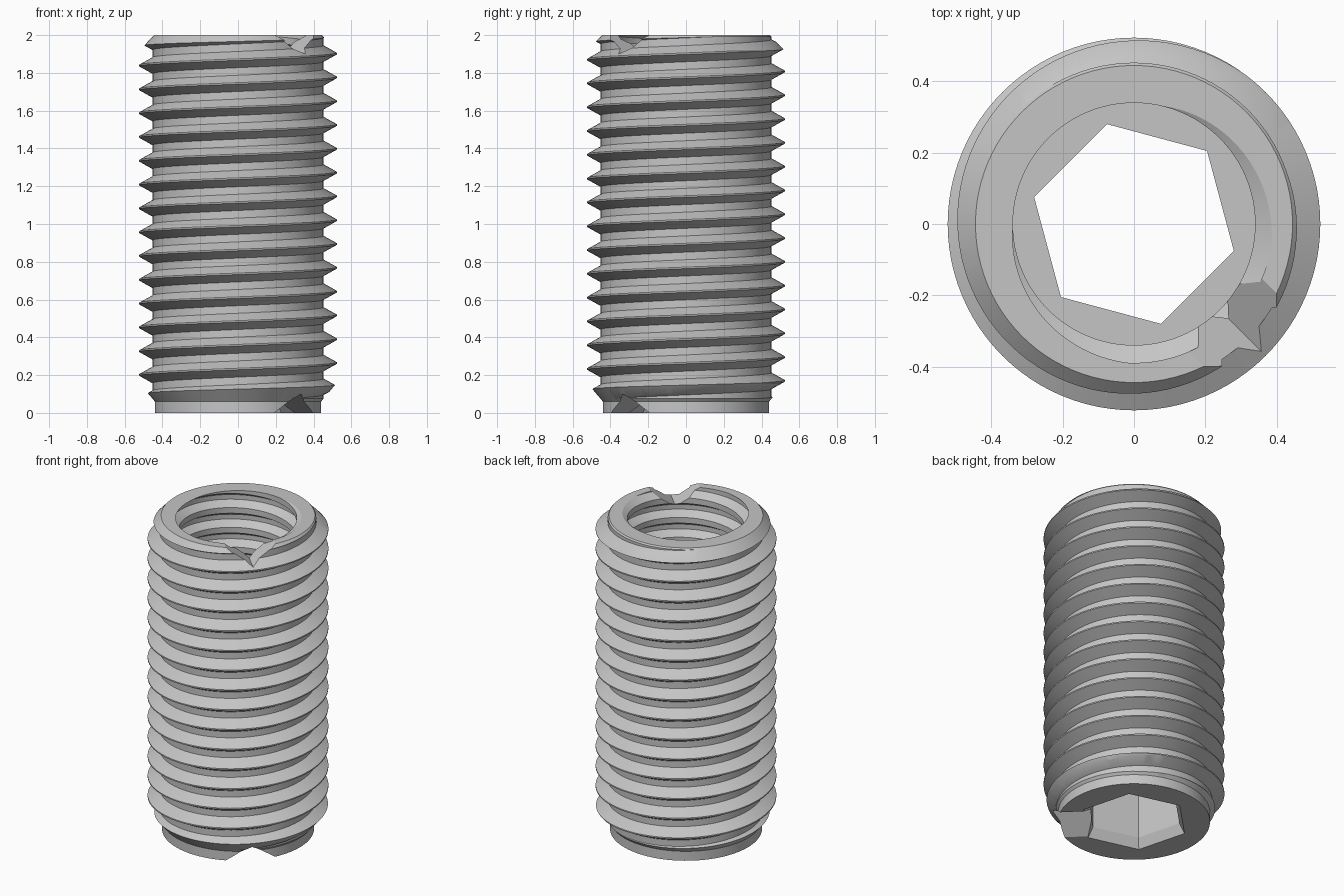
import bpy, bmesh, math
from mathutils import Matrix

cube = bpy.data.objects.get("Cube")
if cube:
    bpy.data.objects.remove(cube, do_unlink=True)

PITCH = 0.126
SEGMENTS = 96

steel = bpy.data.materials.new("grey steel")
steel.use_nodes = True
steel.diffuse_color = (0.56, 0.56, 0.56, 1)
steel.node_tree.nodes["Principled BSDF"].inputs["Base Color"].default_value = (0.56, 0.56, 0.56, 1)


def make_object(name, bm):
    bm.normal_update()
    bmesh.ops.recalc_face_normals(bm, faces=bm.faces)
    mesh = bpy.data.meshes.new(name)
    bm.to_mesh(mesh)
    bm.free()
    mesh.materials.append(steel)
    obj = bpy.data.objects.new(name, mesh)
    bpy.context.collection.objects.link(obj)
    return obj


def bridge(bm, rings):
    """Closed solid through a stack of rings with equal vertex counts."""
    for low, high in zip(rings, rings[1:]):
        for i in range(len(low)):
            k = (i + 1) % len(low)
            bm.faces.new((low[i], low[k], high[k], high[i]))
    bm.faces.new(rings[0][::-1])
    bm.faces.new(rings[-1])


def polar(r, angle, z):
    return (r * math.cos(angle), r * math.sin(angle), z)


def lathe(name, profile, sides, phase=0.0):
    """Closed solid of revolution from (radius, z) points."""
    bm = bmesh.new()
    bridge(bm, [[bm.verts.new(polar(r, phase + math.tau * i / sides, z)) for i in range(sides)]
                for r, z in profile])
    return make_object(name, bm)


def threaded_rod(name, profile, z_start, turns):
    """Solid rod with a right-handed thread; profile is one pitch of (offset, radius)."""
    bm = bmesh.new()
    step = len(profile)
    count = turns * step
    columns = []
    for i in range(SEGMENTS):
        column = []
        for j in range(count + (step if i == 0 else 0)):
            offset, r = profile[j % step]
            z = z_start + PITCH * (j // step + i / SEGMENTS) + offset
            column.append(bm.verts.new(polar(r, math.tau * i / SEGMENTS, z)))
        columns.append(column)
    # The last column joins the first one a full pitch higher
    columns.append(columns[0][step:])
    for a, b in zip(columns, columns[1:]):
        for j in range(count - 1):
            bm.faces.new((a[j], b[j], b[j + 1], a[j + 1]))
    caps = bmesh.ops.holes_fill(bm, edges=[e for e in bm.edges if e.is_boundary], sides=0)
    bmesh.ops.poke(bm, faces=caps["faces"])
    return make_object(name, bm)


def notch_cutter(name, z_end, inward):
    """V-shaped prism lying radially across the wall at one end."""
    bm = bmesh.new()
    base = z_end - inward * 0.1
    section = [(0, z_end + inward * 0.1), (0.29, base), (-0.29, base)]
    bridge(bm, [[bm.verts.new((x, y, z)) for y, z in section] for x in (0.15, 0.75)])
    bm.transform(Matrix.Rotation(math.radians(-45), 4, "Z"))
    return make_object(name, bm)


def combine(target, tool, operation):
    mod = target.modifiers.new(operation.lower(), "BOOLEAN")
    mod.operation = operation
    mod.solver = "EXACT"
    mod.object = tool
    bpy.ops.object.select_all(action="DESELECT")
    bpy.context.view_layer.objects.active = target
    target.select_set(True)
    bpy.ops.object.modifier_apply(modifier=mod.name)
    bpy.data.objects.remove(tool, do_unlink=True)


# Envelope with a collar at the bottom, a chamfer at the top and a notch at each end
envelope = lathe("envelope", [(0.44, 0), (0.44, 0.06), (0.6, 0.25), (0.6, 1.835), (0.445, 2)], SEGMENTS)
for name, z_end, inward in (("top_notch", 2, -1), ("bottom_notch", 0, 1)):
    combine(envelope, notch_cutter(name, z_end, inward), "DIFFERENCE")

# Outer threaded body, trimmed by the envelope
outer = [(-0.043, 0.453), (-0.004, 0.523), (0.004, 0.523), (0.043, 0.453)]
body = threaded_rod("threaded_insert", outer, 1.902 - 18 * PITCH, 21)
combine(body, envelope, "INTERSECT")

# Internal thread, ending on a ledge above the socket
inner = [(-0.045, 0.34), (-0.015, 0.39), (0.015, 0.39), (0.045, 0.34)]
bore = threaded_rod("bore", inner, 2 - PITCH * (310 / 360 + 14), 18)
combine(bore, lathe("bore_limit", [(0.6, 0.6), (0.6, 2.15)], SEGMENTS), "INTERSECT")
combine(body, bore, "DIFFERENCE")

# Hexagonal socket with a flared mouth
socket = lathe("socket", [(0.35, -0.05), (0.29, 0.06), (0.29, 0.8)], 6, math.radians(45))
combine(body, socket, "DIFFERENCE")

body.select_set(True)
bpy.context.view_layer.objects.active = body
bpy.ops.object.shade_smooth_by_angle(angle=math.radians(25))
